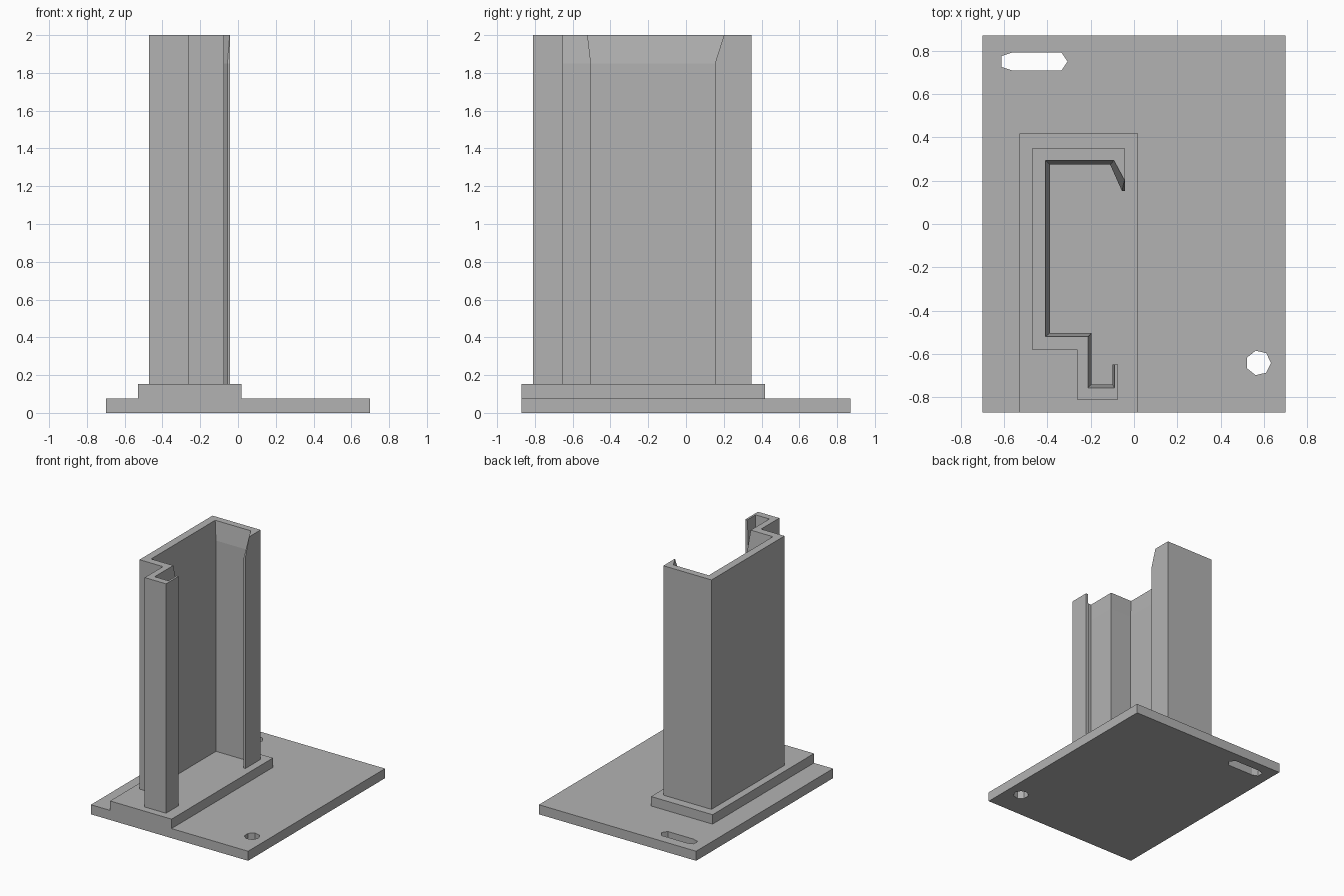
import bpy
import bmesh
from math import cos, sin, tau

if "Cube" in bpy.data.objects:
    bpy.data.objects.remove(bpy.data.objects["Cube"], do_unlink=True)

# Single flat grey
grey = bpy.data.materials.new("plain grey")
grey.use_nodes = True
colour = (0.45, 0.45, 0.45, 1)
grey.diffuse_color = colour
grey.node_tree.nodes["Principled BSDF"].inputs["Base Color"].default_value = colour


def loft(name, sections):
    """Solid through (z, outline) sections that share a point count."""
    bm = bmesh.new()
    rings = [[bm.verts.new((x, y, z)) for x, y in outline] for z, outline in sections]
    for low, high in zip(rings, rings[1:]):
        for i in range(len(low)):
            j = (i + 1) % len(low)
            bm.faces.new((low[i], low[j], high[j], high[i]))
    bm.faces.new(rings[0][::-1])
    bm.faces.new(rings[-1])
    bmesh.ops.recalc_face_normals(bm, faces=bm.faces)
    mesh = bpy.data.meshes.new(name)
    bm.to_mesh(mesh)
    bm.free()
    mesh.materials.append(grey)
    obj = bpy.data.objects.new(name, mesh)
    bpy.context.collection.objects.link(obj)
    return obj


def prism(name, outline, z0, z1):
    return loft(name, [(z0, outline), (z1, outline)])


def rect(x0, x1, y0, y1):
    return [(x0, y0), (x1, y0), (x1, y1), (x0, y1)]


def combine(target, tool, operation):
    mod = target.modifiers.new(operation, "BOOLEAN")
    mod.operation, mod.object, mod.solver = operation, tool, "EXACT"
    bpy.context.view_layer.objects.active = target
    bpy.ops.object.modifier_apply(modifier=mod.name)
    bpy.data.objects.remove(tool, do_unlink=True)


# Base plate with the raised plinth flush with its front edge
PLATE_TOP, PLINTH_TOP, FRONT = 0.077, 0.153, -0.871
base = prism("base_plate", rect(-0.7, 0.7, FRONT, -FRONT), 0, PLATE_TOP)
plinth = prism("plinth", rect(-0.53, 0.018, FRONT, 0.419), 0, PLINTH_TOP)
combine(base, plinth, "UNION")

# Seven-sided round hole
hole = [(0.575 + 0.058 * cos(tau * i / 7), -0.642 + 0.058 * sin(tau * i / 7))
        for i in range(7)]
combine(base, prism("round_hole_cutter", hole, -0.1, 0.3), "DIFFERENCE")

# Long slot with faceted ends
half = [(-0.612, 0.025), (-0.565, 0.041), (-0.335, 0.041), (-0.307, 0)]
slot = [(x, 0.751 + d) for x, d in half] + [(x, 0.751 - d) for x, d in half[2::-1]]
combine(base, prism("slot_cutter", slot, -0.1, 0.3), "DIFFERENCE")

# Upright channel: constant outside, cavity flaring open near the top
outer = [(-0.042, 0.348), (-0.471, 0.348), (-0.471, -0.58), (-0.263, -0.58),
         (-0.263, -0.811), (-0.073, -0.811), (-0.073, -0.65)]
inner_low = [(-0.099, -0.65), (-0.099, -0.741), (-0.196, -0.741), (-0.196, -0.503),
             (-0.388, -0.503), (-0.388, 0.274), (-0.11, 0.274),
             (-0.056, 0.153), (-0.042, 0.153)]
inner_top = [(-0.09, -0.65), (-0.09, -0.757), (-0.212, -0.757), (-0.212, -0.521),
             (-0.409, -0.521), (-0.409, 0.294), (-0.093, 0.294),
             (-0.044, 0.203), (-0.042, 0.201)]
loft("upright_channel", [(PLINTH_TOP - 0.01, outer + inner_low),
                         (1.85, outer + inner_low),
                         (2.0, outer + inner_top)])
